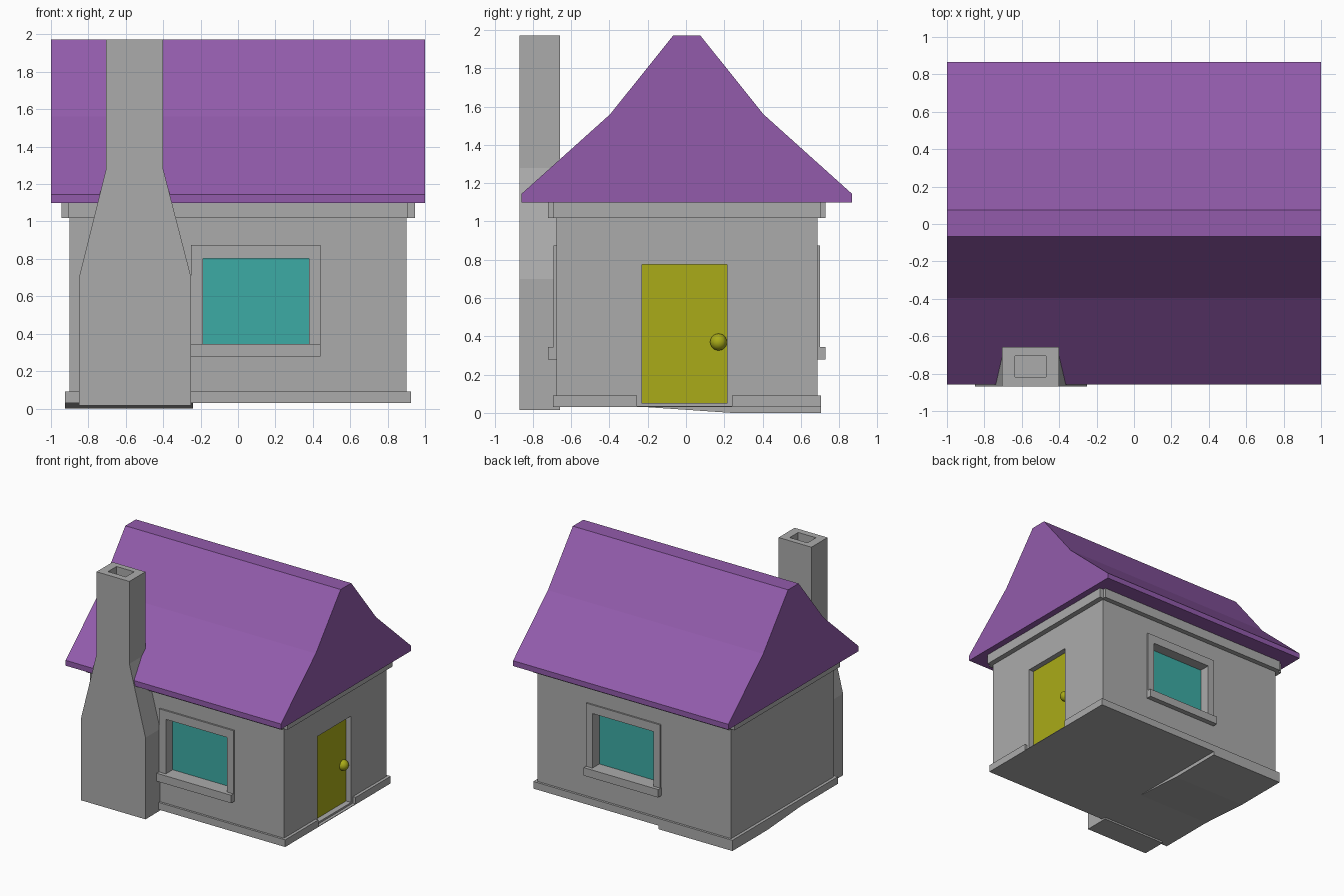
import bpy, bmesh
from mathutils import Vector

if "Cube" in bpy.data.objects:
    bpy.data.objects.remove(bpy.data.objects["Cube"])

YC = 0.004  # mid plane of the house between front and back


def material(name, rgb):
    m = bpy.data.materials.new(name)
    m.diffuse_color = (*rgb, 1)
    m.use_nodes = True
    m.node_tree.nodes["Principled BSDF"].inputs["Base Color"].default_value = m.diffuse_color
    return m


grey = material("wall_grey", (0.41, 0.41, 0.41))
purple = material("roof_purple", (0.288, 0.105, 0.41))
teal = material("glass_teal", (0.046, 0.41, 0.375))
yellow = material("door_yellow", (0.40, 0.41, 0.009))


def prism(name, pts, axis, lo, hi, mat=grey):
    """Extrude a 2D outline along an axis ('x': pts are y,z; 'y': pts are x,z)."""
    place = {'x': lambda p, t: (t, p[0], p[1]), 'y': lambda p, t: (p[0], t, p[1])}[axis]
    bm = bmesh.new()
    face = bm.faces.new([bm.verts.new(place(p, lo)) for p in pts])
    ext = bmesh.ops.extrude_face_region(bm, geom=[face])
    moved = [v for v in ext['geom'] if isinstance(v, bmesh.types.BMVert)]
    bmesh.ops.translate(bm, verts=moved, vec=Vector(place((0, 0), hi - lo)))
    bmesh.ops.recalc_face_normals(bm, faces=bm.faces)
    me = bpy.data.meshes.new(name)
    bm.to_mesh(me)
    bm.free()
    ob = bpy.data.objects.new(name, me)
    bpy.context.collection.objects.link(ob)
    me.materials.append(mat)
    return ob


def box(name, x, y, z, mat=grey):
    pts = [(x[0], z[0]), (x[1], z[0]), (x[1], z[1]), (x[0], z[1])]
    return prism(name, pts, 'y', min(y), max(y), mat)


def cutter(name, x, y, z):
    ob = box(name, x, y, z)
    ob.hide_render = True
    ob.display_type = 'WIRE'
    return ob


def cut(ob, tool):
    mod = ob.modifiers.new(tool.name, 'BOOLEAN')
    mod.operation = 'DIFFERENCE'
    mod.solver = 'EXACT'
    mod.object = tool


# Walls, plinth with a lower back left corner, and trim with notched corners
walls = box("walls", (-0.90, 0.90), (-0.677, 0.686), (0.04, 1.105))
plinth = box("plinth", (-0.925, 0.925), (-0.695, 0.705), (0.03, 0.09))
prism("plinth_low_corner", [(-0.22, 0.031), (0.24, 0.0), (0.705, 0.0), (0.705, 0.031)],
      'x', -0.925, -0.24)
box("eaves_trim_front_back", (-0.91, 0.91), (-0.72, 0.728), (1.018, 1.10))
box("eaves_trim_sides", (-0.945, 0.945), (-0.695, 0.703), (1.018, 1.10))

# Roof with flared eaves and flat ridge
half = [(0.862, 1.10), (0.862, 1.145), (0.40, 1.56), (0.07, 1.972)]
outline = [(YC + y, z) for y, z in half] + [(YC - y, z) for y, z in reversed(half)]
prism("roof", outline, 'x', -1.0, 1.0, purple)

# Door recess, gap in the plinth, door and knob
door_hole = cutter("door_cutter", (0.85, 1.0), (-0.23, 0.215), (0.05, 0.775))
plinth_gap = cutter("plinth_gap_cutter", (0.90, 1.0), (-0.255, 0.24), (0.035, 0.2))
cut(walls, door_hole)
cut(plinth, door_hole)
cut(plinth, plinth_gap)
box("door", (0.82, 0.855), (-0.229, 0.214), (0.051, 0.774), yellow)
bpy.ops.mesh.primitive_uv_sphere_add(segments=24, ring_count=12, radius=0.044,
                                     location=(0.857, 0.17, 0.37))
knob = bpy.context.object
knob.name = "door_knob"
knob.data.materials.append(yellow)
bpy.ops.object.shade_smooth()

# Matching windows on the front and back walls
for side, s in (("front", -1), ("back", 1)):
    def span(a, b):
        return (YC + s * a, YC + s * b)
    hole = cutter(side + "_window_cutter", (-0.187, 0.38), span(0.60, 0.80), (0.345, 0.803))
    frame = box(side + "_window_frame", (-0.25, 0.44), span(0.65, 0.695), (0.28, 0.875))
    cut(walls, hole)
    cut(frame, hole)
    box(side + "_window_sill", (-0.252, 0.441), span(0.66, 0.725), (0.278, 0.345))
    box(side + "_window_glass", (-0.186, 0.379), span(0.58, 0.605), (0.346, 0.802), teal)

# Tapered chimney with a hollow flue
chimney = prism("chimney", [(-0.85, 0.015), (-0.25, 0.015), (-0.25, 0.70), (-0.40, 1.28),
                            (-0.40, 1.972), (-0.705, 1.972), (-0.705, 1.28), (-0.85, 0.70)],
                'y', -0.87, -0.657)
flue = cutter("flue_cutter", (-0.635, -0.47), (-0.817, -0.705), (1.88, 2.1))
cut(chimney, flue)
